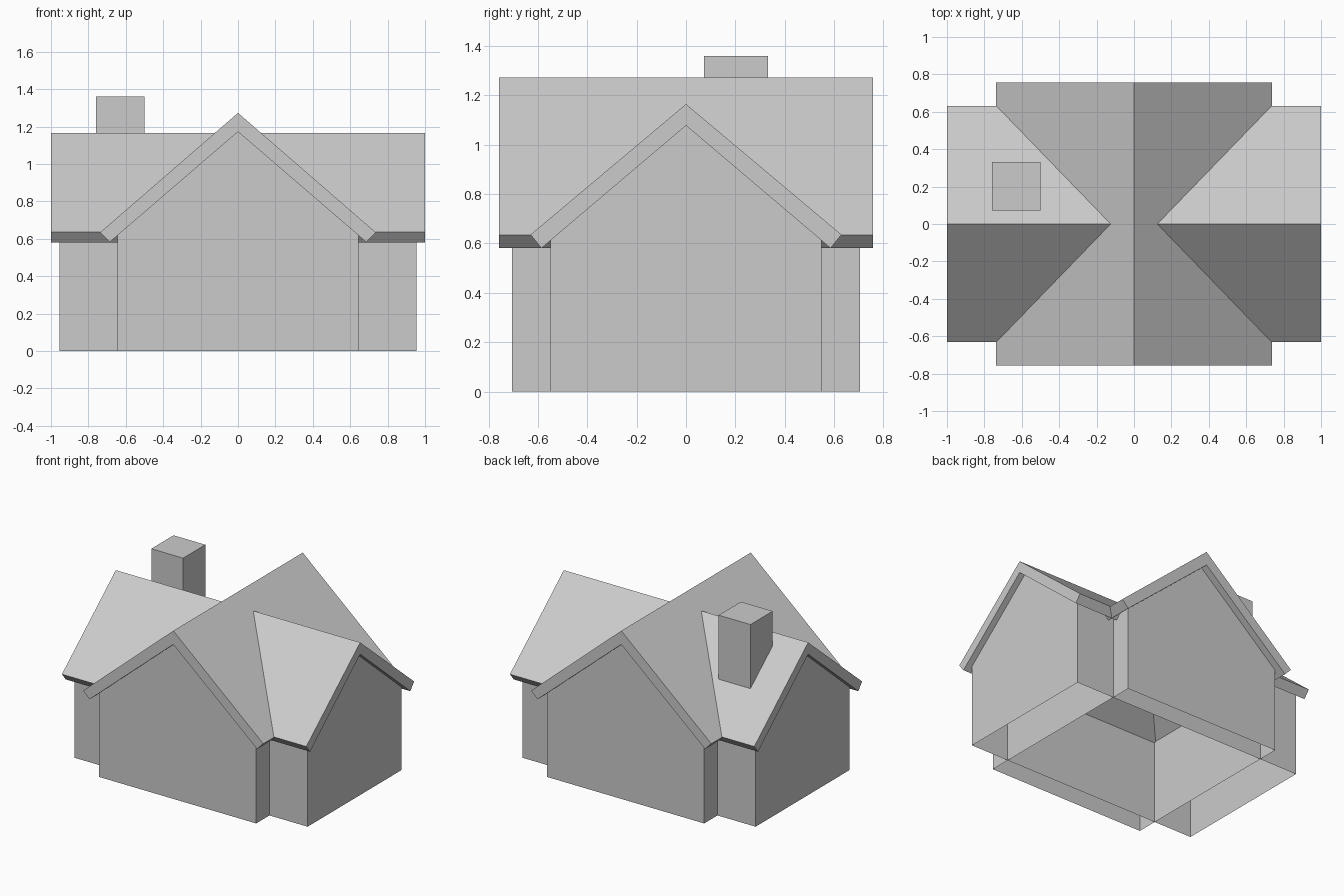
import bpy
import bmesh
from mathutils import Matrix

if "Cube" in bpy.data.objects:
    bpy.data.objects.remove(bpy.data.objects["Cube"])


def prism(name, profile, half_len, turn=False, open_edges=()):
    """Extrude an (across, z) profile along y, or along x when turned."""
    bm = bmesh.new()
    a, b = [[bm.verts.new((u, y, z)) for u, z in profile] for y in (-half_len, half_len)]
    bm.faces.new(a)
    bm.faces.new(b[::-1])
    n = len(profile)
    for i in range(n):
        if i not in open_edges:
            j = (i + 1) % n
            bm.faces.new((a[j], a[i], b[i], b[j]))
    if turn:
        # quarter turn about z, so the extrusion runs along x
        bmesh.ops.transform(bm, matrix=Matrix(((0, 1, 0, 0), (-1, 0, 0, 0), (0, 0, 1, 0), (0, 0, 0, 1))),
                            verts=bm.verts)
    mesh = bpy.data.meshes.new(name)
    bm.to_mesh(mesh)
    bm.free()
    obj = bpy.data.objects.new(name, mesh)
    bpy.context.collection.objects.link(obj)
    return obj


def wing(name, wall_w, wall_len, roof_len, outer_eave, inner_eave, ridge, inner_ridge, turn):
    # walls: gabled shell, open below and closed above by the roof slab
    slope = (inner_ridge - inner_eave[1]) / inner_eave[0]
    top = inner_ridge - slope * wall_w
    walls = [(-wall_w, 0), (wall_w, 0), (wall_w, top), (0, inner_ridge), (-wall_w, top)]
    prism(name + "_walls", walls, wall_len, turn, open_edges=(0, 2, 3))
    # roof: chevron slab with overhanging eaves
    (ox, oz), (ix, iz) = outer_eave, inner_eave
    roof = [(-ix, iz), (0, inner_ridge), (ix, iz), (ox, oz), (0, ridge), (-ox, oz)]
    prism(name + "_roof", roof, roof_len, turn)


# wing with front and back gables
wing("front_wing", 0.643, 0.705, 0.757, (0.737, 0.634), (0.686, 0.582), 1.273, 1.172, False)
# wing with left and right gables
wing("side_wing", 0.55, 0.955, 1.0, (0.63, 0.636), (0.586, 0.581), 1.165, 1.078, True)

# chimney
bpy.ops.mesh.primitive_cube_add(size=1, location=(-0.63, 0.202, 1.08))
chimney = bpy.context.object
chimney.name = "chimney"
chimney.scale = (0.26, 0.26, 0.56)
